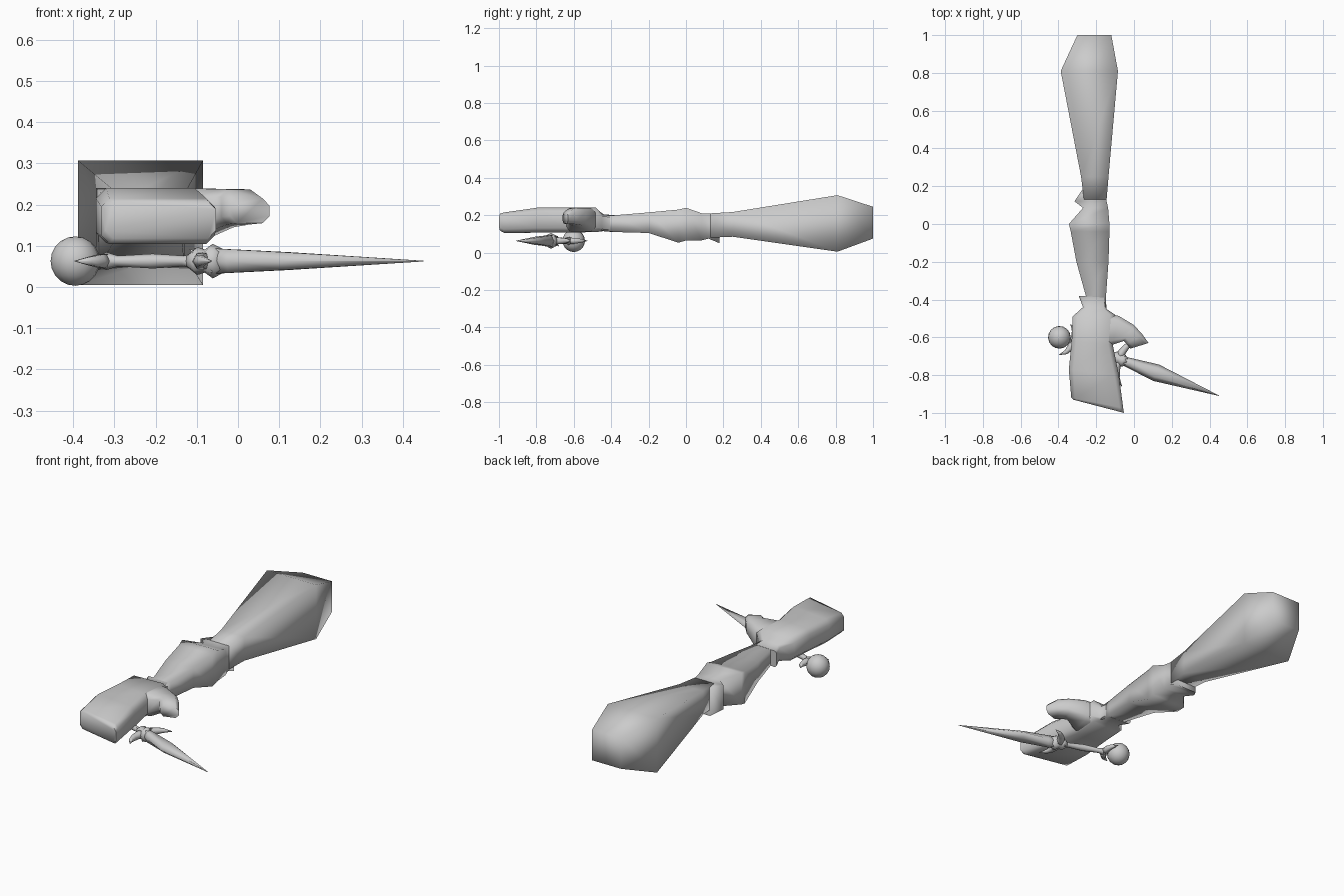
import bpy, bmesh, math
from mathutils import Matrix, Vector

if "Cube" in bpy.data.objects:
    bpy.data.objects.remove(bpy.data.objects["Cube"])


def make_object(name, bm, matrix=None, smooth_angle=180):
    bmesh.ops.recalc_face_normals(bm, faces=bm.faces)
    mesh = bpy.data.meshes.new(name)
    bm.to_mesh(mesh)
    bm.free()
    ob = bpy.data.objects.new(name, mesh)
    bpy.context.collection.objects.link(ob)
    if matrix:
        ob.matrix_world = matrix
    bpy.ops.object.select_all(action='DESELECT')
    ob.select_set(True)
    bpy.context.view_layer.objects.active = ob
    bpy.ops.object.shade_smooth_by_angle(angle=math.radians(smooth_angle))
    return ob


def loft(bm, rings):
    loops = [[bm.verts.new(p) for p in r] for r in rings]
    n = len(loops[0])
    for a, b in zip(loops, loops[1:]):
        for i in range(n):
            j = (i + 1) % n
            bm.faces.new((a[i], a[j], b[j], b[i]))
    bm.faces.new(loops[0])
    bm.faces.new(loops[-1])


def box_ring(ax, ay, bx, by, z0, z1, c=0.0):
    """Rectangular ring between two plan points, with optional cut corners."""
    a, b = Vector((ax, ay, 0)), Vector((bx, by, 0))
    d = (b - a).normalized() * c
    up = lambda p, z: (p.x, p.y, z)
    if c == 0:
        return [up(a, z0), up(b, z0), up(b, z1), up(a, z1)]
    return [up(a + d, z0), up(b - d, z0), up(b, z0 + c), up(b, z1 - c),
            up(b - d, z1), up(a + d, z1), up(a, z1 - c), up(a, z0 + c)]


def limb(name, sections, angle=100):
    bm = bmesh.new()
    loft(bm, [box_ring(x0, y, x1, y, z0, z1) for y, x0, x1, z0, z1 in sections])
    return make_object(name, bm, smooth_angle=angle)


def spindle(name, sections, matrix, sides=8):
    """Round body along local x: (x, half width, half height)."""
    bm = bmesh.new()
    loft(bm, [[(x, w * math.cos(k * math.tau / sides), h * math.sin(k * math.tau / sides))
               for k in range(sides)] for x, w, h in sections])
    return make_object(name, bm, matrix)


# Arm: y, left x, right x, bottom z, top z
limb("upper_arm", [(1.0, -.30, -.12, .075, .245), (.81, -.388, -.085, .005, .307),
                   (.25, -.28, -.135, .085, .217), (.13, -.265, -.145, .08, .21)])
limb("forearm", [(.18, -.275, -.15, .05, .208), (.12, -.315, -.145, .075, .21),
                 (.085, -.27, -.137, .066, .21), (.0, -.345, -.13, .065, .24),
                 (-.04, -.335, -.13, .053, .23), (-.2, -.305, -.135, .105, .215),
                 (-.38, -.255, -.148, .11, .2), (-.46, -.245, -.15, .12, .195)])

# Mitten hand with a slanted fingertip edge
bm = bmesh.new()
loft(bm, [box_ring(*s) for s in [
    (-.293, -.38, -.15, -.39, .11, .20, .01),
    (-.27, -.44, -.145, -.45, .115, .205, .015),
    (-.325, -.49, -.10, -.48, .11, .24, .025),
    (-.33, -.62, -.112, -.64, .107, .24, .025),
    (-.345, -.77, -.08, -.80, .107, .24, .025),
    (-.332, -.92, -.057, -.975, .105, .215, .02),
    (-.322, -.93, -.053, -1.0, .118, .208, .02)]])
make_object("hand", bm, smooth_angle=75)

# Thumb curling toward the fingers
bm = bmesh.new()
loft(bm, [box_ring(*s) for s in [
    (-.16, -.47, -.19, -.66, .115, .235, .025),
    (-.08, -.487, -.115, -.64, .112, .239, .025),
    (.0, -.535, -.055, -.62, .145, .238, .02),
    (.045, -.585, -.04, -.635, .152, .237, .018),
    (.077, -.63, -.02, -.66, .155, .215, .018)]])
make_object("thumb", bm, smooth_angle=75)

# Dagger frame: origin at the pommel ball, local x toward the tip
dagger = Matrix.Translation((-.395, -.60, .063)) @ Matrix.Rotation(math.radians(-20.1), 4, 'Z')

bm = bmesh.new()
bmesh.ops.create_uvsphere(bm, u_segments=16, v_segments=10, radius=.06)
make_object("pommel_ball", bm, dagger)

spindle("grip", [(.06, .012, .012), (.08, .022, .022), (.11, .013, .013), (.2, .02, .018),
                 (.28, .014, .013), (.31, .022, .02), (.33, .02, .02)], dagger)
spindle("guard_knob", [(.29, .015, .015), (.315, .036, .034), (.335, .026, .028),
                       (.355, .036, .042), (.38, .022, .03)], dagger)
spindle("blade", [(.35, .022, .036), (.40, .028, .033), (.545, .046, .025),
                  (.90, .001, .001)], dagger, 6)


# Curved horns, mirrored either side of the dagger axis
def horns(name, path, matrix):
    for side, label in ((1, "left"), (-1, "right")):
        bm = bmesh.new()
        pts = [Vector((x, side * y, 0)) for x, y, r in path]
        rings = []
        for i, p in enumerate(pts):
            t = (pts[min(i + 1, len(pts) - 1)] - pts[max(i - 1, 0)]).normalized()
            n, r = Vector((-t.y, t.x, 0)), path[i][2]
            rings.append([p + n * r * math.cos(k * math.tau / 6)
                          + Vector((0, 0, r * math.sin(k * math.tau / 6))) for k in range(6)])
        loft(bm, rings)
        make_object(f"{name}_{label}", bm, matrix)


horns("pommel_horn", [(.078, 0, .02), (.074, .03, .018), (.06, .062, .012), (.03, .088, .001)], dagger)
horns("guard_horn", [(.338, 0, .026), (.338, .04, .02), (.35, .075, .017),
                     (.365, .10, .012), (.40, .13, .001)], dagger)

# Small spikes around the guard
for k in range(4):
    roll = Matrix.Rotation(math.radians(45 + 90 * k), 4, 'X')
    lean = Matrix.Rotation(math.radians(-55 if k % 2 else -125), 4, 'Y')
    spindle(f"guard_spike_{k + 1}", [(0, .014, .014), (.05, .001, .001)],
            dagger @ Matrix.Translation((.335, 0, 0)) @ roll @ lean, 5)
